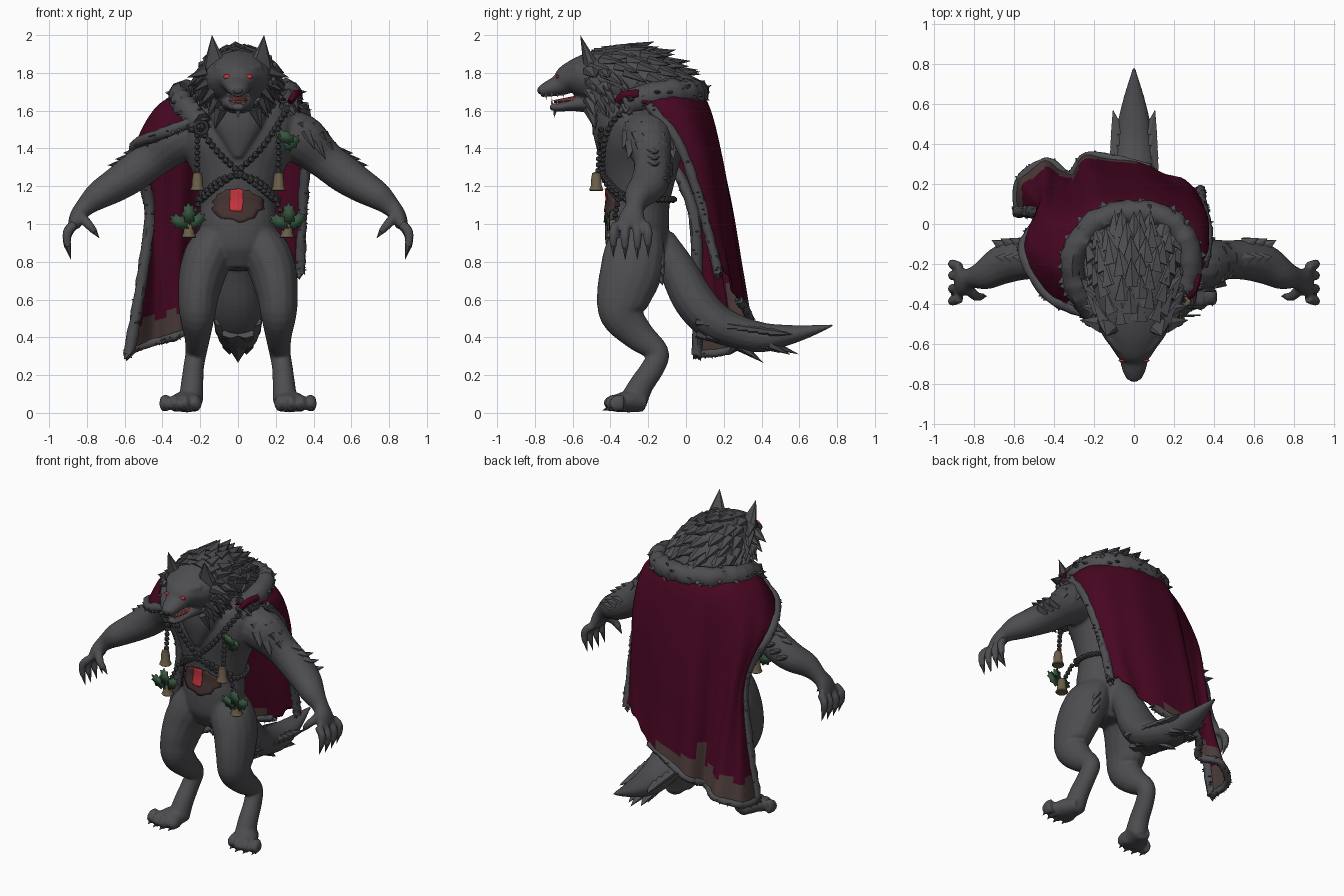
import bpy, bmesh, math, random
from mathutils import Vector, Matrix

if "Cube" in bpy.data.objects:
    bpy.data.objects.remove(bpy.data.objects["Cube"])
random.seed(4)
U = random.uniform

def mat(name, r, g, b):
    m = bpy.data.materials.new(name)
    m.diffuse_color = (r, g, b, 1)
    m.use_nodes = True
    m.node_tree.nodes["Principled BSDF"].inputs["Base Color"].default_value = m.diffuse_color
    return m

FUR = mat("charcoal_fur", .075, .075, .083)
DARK = mat("dark_beads", .06, .06, .066)
RED = mat("crimson_cloth", .064, .002, .016)
BROWN = mat("tattered_brown", .075, .047, .043)
GLOW = mat("bright_red", .6, .035, .05)
WOUND = mat("wound_brown", .06, .034, .032)
BRASS = mat("old_brass", .15, .115, .068)
LEAF = mat("holly_green", .036, .09, .048)
MOUTH = mat("mouth_red", .14, .03, .03)
TEETH = mat("ivory", .5, .47, .4)

def finish(bm, name, mats, angle=40, voxel=0, solid=0):
    bmesh.ops.recalc_face_normals(bm, faces=bm.faces)
    me = bpy.data.meshes.new(name)
    bm.to_mesh(me)
    bm.free()
    for m in mats:
        me.materials.append(m)
    o = bpy.data.objects.new(name, me)
    bpy.context.collection.objects.link(o)
    bpy.ops.object.select_all(action='DESELECT')
    o.select_set(True)
    bpy.context.view_layer.objects.active = o
    bpy.ops.object.shade_smooth_by_angle(angle=math.radians(angle))
    if voxel:                                   # blend overlapping volumes
        r = o.modifiers.new("blend", 'REMESH')
        r.mode, r.voxel_size, r.use_smooth_shade = 'VOXEL', voxel, True
        s = o.modifiers.new("soften", 'SMOOTH')
        s.factor, s.iterations = .5, 4
    if solid:
        s = o.modifiers.new("thickness", 'SOLIDIFY')
        s.thickness, s.offset = solid, 0
    return o

def spline(pts, k):
    P = [Vector(p) for p in pts]
    n, out = len(P), []
    for i in range(n - 1):
        a, b, c, d = P[max(i - 1, 0)], P[i], P[i + 1], P[min(i + 2, n - 1)]
        for j in range(k):
            t = j / k
            out.append((b * 2 + (c - a) * t + (a * 2 - b * 5 + c * 4 - d) * t * t
                        + (b * 3 - a - c * 3 + d) * t ** 3) * .5)
    return out + [P[-1]]

def tube(bm, pts, ref=(1, 0, 0), n=16, k=5, jit=0):
    """Loft of elliptical rings; points are x, y, z, radius along ref, other radius."""
    P, ref, rings = spline(pts, k), Vector(ref), []
    C = [Vector(p[:3]) for p in P]
    for i, p in enumerate(P):
        t = (C[min(i + 1, len(C) - 1)] - C[max(i - 1, 0)]).normalized()
        a = (ref - t * ref.dot(t)).normalized()
        b = t.cross(a)
        ra, rb = (max(r, .004) for r in p[3:5])
        ring = []
        for j in range(n):
            w, f = math.tau * j / n, 1 + U(-jit, jit)
            ring.append(bm.verts.new(C[i] + (a * math.cos(w) * ra + b * math.sin(w) * rb) * f))
        rings.append(ring)
    for q, r in zip(rings, rings[1:]):
        for j in range(n):
            bm.faces.new((q[j], q[(j + 1) % n], r[(j + 1) % n], r[j]))
    bm.faces.new(rings[0][::-1])
    bm.faces.new(rings[-1])

def spike(bm, p, d, l, r, flat=.55, n=6):
    d = Vector(d).normalized()
    M = (Matrix.Translation(Vector(p) + d * l * .5) @ d.to_track_quat('Z', 'Y').to_matrix().to_4x4()
         @ Matrix.Diagonal((1, flat, 1, 1)))
    bmesh.ops.create_cone(bm, cap_ends=True, segments=n, radius1=r, radius2=0, depth=l, matrix=M)

def ball(bm, p, r, sub=1, scale=(1, 1, 1)):
    M = Matrix.Translation(p) @ Matrix.Diagonal((*scale, 1))
    bmesh.ops.create_icosphere(bm, subdivisions=sub, radius=r, matrix=M)

def hit(o, origin, d):
    ev = o.evaluated_get(bpy.context.evaluated_depsgraph_get())
    ok, loc, nor, _ = ev.ray_cast(Vector(origin), Vector(d))
    return (loc, nor) if ok else (None, None)

# Body: torso, chest ruff, tail, arms, legs
bm = bmesh.new()
tube(bm, [(0, -.27, .76, .1, .1), (0, -.26, .86, .19, .16), (0, -.26, 1, .205, .17), (0, -.25, 1.12, .2, .165),
          (0, -.24, 1.27, .24, .19), (0, -.23, 1.42, .31, .22), (0, -.22, 1.55, .32, .22),
          (0, -.25, 1.66, .25, .2), (0, -.3, 1.72, .18, .16)], n=28)
tube(bm, [(0, -.4, 1.64, .17, .1), (0, -.43, 1.52, .13, .07), (0, -.44, 1.42, .07, .04), (0, -.445, 1.35, .02, .015)])
tube(bm, [(0, -.14, .92, .07, .08), (0, -.04, .75, .1, .1), (0, .04, .6, .125, .11), (0, .14, .49, .13, .105),
          (0, .27, .43, .115, .09), (0, .4, .4, .1, .08), (0, .52, .41, .08, .058), (0, .64, .43, .05, .035),
          (0, .78, .465, .008, .006)])
claws = bmesh.new()
for s in (-1, 1):
    arm = [(.2, -.2, 1.49, .14, .12), (.33, -.2, 1.45, .135, .135), (.45, -.18, 1.35, .1, .105),
           (.56, -.18, 1.265, .1, .1), (.65, -.2, 1.205, .1, .09), (.74, -.25, 1.15, .078, .075),
           (.81, -.27, 1.09, .052, .052), (.85, -.285, 1.04, .068, .042), (.87, -.29, .985, .08, .033)]
    tube(bm, [(s * x, *q) for x, *q in arm], ref=(0, 1, 0))
    for i, y in enumerate((-.385, -.322, -.258, -.2)):
        z = .012 * abs(i - 1.4)
        tube(bm, [(s * .865, y * .85 - .044, 1.0, .024, .026), (s * .905, y, .935 + z, .024, .026),
                  (s * .9, y, .86 + z, .018, .018)], ref=(0, 1, 0), n=10, k=4)
        spike(claws, (s * .9, y, .87 + z), (-s * .25, 0, -1), .07, .016, 1)
    tube(bm, [(s * .84, -.31, 1.05, .03, .03), (s * .79, -.36, .995, .025, .025),
              (s * .755, -.36, .955, .018, .018)], ref=(0, 1, 0), n=10, k=4)
    spike(claws, (s * .76, -.36, .96), (-s * .6, 0, -.8), .045, .015, 1)
    leg = [(.1, -.26, .97, .08, .13), (.145, -.27, .86, .125, .16), (.185, -.29, .75, .125, .165),
           (.21, -.33, .62, .108, .145), (.215, -.34, .52, .095, .115), (.215, -.25, .41, .07, .085),
           (.222, -.15, .32, .057, .06), (.235, -.175, .24, .055, .062), (.243, -.235, .15, .06, .065),
           (.25, -.28, .06, .065, .075)]
    tube(bm, [(s * x, *q) for x, *q in leg])
    tube(bm, [(s * .25, -.22, .05, .055, .045), (s * .27, -.3, .06, .08, .058), (s * .287, -.375, .048, .1, .045)])
    for i in range(4):
        x, y = .222 + .053 * i, -.43 + .02 * abs(i - 1.3)
        tube(bm, [(s * x, -.33, .052, .03, .045), (s * (x + .005), y + .035, .05, .032, .047),
                  (s * (x + .01), y, .03, .022, .029)], n=10, k=4)
        spike(claws, (s * (x + .01), y + .015, .025), (0, -1, -.35), .035, .013, 1)
body = finish(bm, "body", [FUR], voxel=.01)
finish(claws, "claws", [FUR])

# Head with brows, muzzle and lower jaw
bm = bmesh.new()
tube(bm, [(0, -.02, 1.58, .2, .1), (0, -.14, 1.68, .23, .17), (0, -.28, 1.75, .21, .19), (0, -.42, 1.77, .195, .165),
          (0, -.54, 1.775, .165, .125), (0, -.62, 1.765, .11, .085), (0, -.67, 1.735, .075, .058),
          (0, -.73, 1.715, .058, .042), (0, -.775, 1.698, .036, .028)], n=24)
tube(bm, [(0, -.48, 1.65, .1, .07), (0, -.6, 1.632, .068, .035), (0, -.68, 1.618, .045, .024),
          (0, -.72, 1.622, .028, .016)])
for s in (-1, 1):
    tube(bm, [(s * .03, -.645, 1.79, .02, .02), (s * .065, -.628, 1.812, .026, .022), (s * .12, -.57, 1.83, .02, .02)],
         ref=(0, 0, 1), n=10)
head = finish(bm, "head", [FUR], voxel=.009)
bpy.context.view_layer.update()

ears, eyes, teeth = bmesh.new(), bmesh.new(), bmesh.new()
for s in (-1, 1):
    spike(ears, (s * .118, -.5, 1.83), (s * .02, -.06, .17), .182, .07, .6, 8)
    p, _ = hit(head, (s * .058, -2, 1.78), (0, 1, 0))
    ball(eyes, p or Vector((s * .058, -.645, 1.78)), .019, 2, (1.1, .4, .65))
    for y, x, l in ((-.74, .03, .035), (-.71, .042, .022), (-.68, .05, .02), (-.65, .056, .02)):
        spike(teeth, (s * x, y, 1.69), (0, 0, -1), l, .007, 1)
        spike(teeth, (s * x * .75, y + .03, 1.635), (0, 0, 1), l, .006, 1)
finish(ears, "ears", [FUR])
finish(eyes, "eyes", [GLOW])
finish(teeth, "teeth", [TEETH])
bm = bmesh.new()
tube(bm, [(0, -.55, 1.66, .06, .025), (0, -.64, 1.652, .042, .016), (0, -.7, 1.648, .02, .008)])
finish(bm, "tongue", [MOUTH])
bm = bmesh.new()
ball(bm, (0, -.772, 1.708), .026, 2, (1.1, .6, .8))
finish(bm, "nose", [DARK])

# Mane and cheek fur
bm = bmesh.new()
for i in range(8):
    y = -.49 + .062 * i
    for j in range(11):
        w = math.radians(-55 + 290 * (j + .5 * (i % 2) + U(0, .4)) / 11)
        d = Vector((math.cos(w), 0, math.sin(w)))
        p, nor = hit(head, Vector((0, y + U(-.015, .015), 1.74)) + d, -d)
        if p:
            side = abs(d.x)
            out = .48 + .25 * side * (y < -.35)
            spike(bm, p - nor * .02, Vector((0, .8, -.2 - .45 * side)) + nor * out, U(.11, .15), .058, .6)
for s in (-1, 1):
    for i in range(5):
        for j in range(2):
            spike(bm, (s * (.16 - .018 * i), -.5 + .07 * j, 1.81 - .05 * i),
                  (s * (.8 - .13 * i), .15, -.25 - .15 * i), .12, .05, .7)
spike(bm, (0, -.69, 1.62), (0, -.15, -1), .06, .025)
finish(bm, "mane", [FUR], 30)

# Fur tufts on shoulder, arms, thighs and tail
bm = bmesh.new()
def tuft(origin, ray, d, l, r):
    p, nor = hit(body, origin, ray)
    if p:
        spike(bm, p - nor * .02, Vector(d) + nor * .2, l, r)
for s in (-1, 1):
    for i in range(3):
        tuft((s * (.56 + .045 * i), 1, 1.3 - .035 * i), (0, -1, 0), (s * .7, .2, .3), .08, .045)
        tuft((s * (.55 + .04 * i), -.17, 2), (0, 0, -1), (s * .8, .1, -.25), .075, .045)
        tuft((s * .2, 1, .84 - .05 * i), (0, -1, 0), (s * .3, .1, -.8), .08, .04)
    for i in range(8):
        y = .06 + .055 * i
        spike(bm, (s * (.085 - .05 * max(y - .3, 0)), y, .49 - .14 * min(y, .5)), (s * .22, 1, -.1), .13, .045)
        spike(bm, (s * .04, y, .43 - .16 * min(y, .45)), (s * .05, .85, -.4), .12, .05)
for i in range(5):
    for j in range(4):
        tuft((2, -.32 + .06 * i + .02 * (j % 2), 1.6 - .055 * j), (-1, 0, 0), (.3, U(-.15, .15), -.8), .11, .045)
spike(bm, (0, .28, .36), (0, .75, -.55), .16, .06)
spike(bm, (0, .43, .37), (0, .9, -.32), .18, .055)
finish(bm, "fur_tufts", [FUR], 30)

# Cape: lengthwise strips from the left front edge, round the back, to the right front edge
cols = [
    [(.23, -.36, 1.66), (.35, -.2, 1.63), (.37, -.05, 1.45), (.35, .05, 1.2), (.335, .12, .95), (.33, .17, .74)],
    [(.24, -.12, 1.72), (.33, -.02, 1.62), (.34, .07, 1.4), (.32, .12, 1.15), (.3, .16, .95), (.27, .2, .76)],
    [(.1, .04, 1.74), (.13, .11, 1.6), (.14, .17, 1.36), (.13, .21, 1.1), (.11, .24, .84), (.08, .28, .6)],
    [(-.1, .04, 1.74), (-.14, .12, 1.6), (-.17, .18, 1.36), (-.19, .24, 1.08), (-.21, .29, .78), (-.22, .34, .48)],
    [(-.18, -.02, 1.74), (-.27, .06, 1.6), (-.31, .1, 1.36), (-.32, .14, 1.08), (-.33, .19, .75), (-.32, .24, .41)],
    [(-.25, -.1, 1.72), (-.38, -.02, 1.61), (-.45, .06, 1.36), (-.44, .14, 1.05), (-.43, .21, .72), (-.43, .31, .38)],
    [(-.27, -.3, 1.69), (-.44, -.2, 1.6), (-.52, -.06, 1.41), (-.48, .08, 1.08), (-.51, .14, .7), (-.57, .22, .33)],
    [(-.21, -.45, 1.55), (-.42, -.36, 1.47), (-.55, -.14, 1.39), (-.47, .03, 1.1), (-.51, .06, .7), (-.58, .06, .31)]]
strips = [spline(c, 10) for c in cols]
rows = [spline([c[i] for c in strips], 8) for i in range(len(strips[0]))]
bm = bmesh.new()
last, grid = len(rows) - 1, []
for i, row in enumerate(rows):
    v = i / last
    grid.append([bm.verts.new(p + Vector((0, .01 * v * math.sin(j * .8), U(-.015, .015) * (i == last))))
                 for j, p in enumerate(row)])
for i in range(last):
    for j in range(len(grid[0]) - 1):
        f = bm.faces.new((grid[i][j], grid[i][j + 1], grid[i + 1][j + 1], grid[i + 1][j]))
        f.material_index = int(j > 17 and i / last > .9 + .02 * math.sin(j * .7) - .08 * (26 < j < 30))
finish(bm, "cape", [RED, BROWN], 60, solid=.012)

# Fur collar and cape trims
def trim(name, pts, r, ref, k=8, tall=1):
    bm = bmesh.new()
    tube(bm, [(*p, r * tall, r) for p in pts], ref, 10, k, .14)
    for p in spline(pts, k):
        for _ in range(3):
            d = Vector((U(-1, 1), U(-1, 1), U(-1, .6))).normalized()
            spike(bm, p + d * r * .3, d + Vector((0, 0, -.4)), r * 1.15, r * .75)
    finish(bm, name, [FUR], 50)

trim("collar", [(.26, -.32, 1.64), (.28, -.15, 1.69), (.19, .01, 1.695), (0, .06, 1.695), (-.19, .01, 1.695),
                (-.3, -.15, 1.68), (-.29, -.32, 1.63), (-.2, -.44, 1.53)], .06, (0, 0, 1), 8, 1.15)
trim("left_trim", cols[0][1:], .026, (1, 0, 0))
trim("right_trim", cols[7], .03, (.3, 1, 0))
trim("hem_trim", [c[-1] for c in cols[2:]], .022, (0, 0, 1))
bm = bmesh.new()
tube(bm, [(.275, -.36, 1.645, .014, .02), (.3, -.33, 1.68, .018, .024), (.325, -.25, 1.69, .016, .022)])
finish(bm, "shoulder_strap", [RED])

# Bead strings crossing the chest, hanging to the bells, and round the waist
bm = bmesh.new()
def string(pts, gap=.031):
    prev = None
    for q in spline(pts, 30):
        p, _ = hit(body, (q[0], -2, q[1]), (0, 1, 0))
        p = (p if p else Vector((q[0], -.3, q[1]))) + Vector((0, -.012, 0))
        if prev is None or (p - prev).length > gap:
            ball(bm, p, .02)
            prev = p
for s in (-1, 1):
    string([(s * .28, 1.64), (s * .14, 1.42), (0, 1.28), (-s * .12, 1.19), (-s * .19, 1.13)])
    string([(s * .18, 1.16), (s * .1, 1.23), (0, 1.26)])
    for i in range(9):
        ball(bm, (s * .215, -.45 - .002 * i, 1.5 - .031 * i), .018)
    for i in range(5):
        ball(bm, (s * (.2 + .012 * i), -.36 - .005 * i, 1.13 - .028 * i), .017)
for i in range(27):
    w = math.radians(-15 + 210 * i / 26)
    ball(bm, (.215 * math.cos(w), -.25 + .185 * math.sin(w), 1.13), .019)
finish(bm, "bead_strings", [DARK])
bm = bmesh.new()
loop = [(-.195 + .032 * math.cos(w * .5), -.485, 1.51 + .032 * math.sin(w * .5), .01, .01) for w in range(14)]
tube(bm, loop, (0, 1, 0), 8, 2)
finish(bm, "clasp_ring", [DARK])

# Bells and holly leaves
bells, leaves = bmesh.new(), bmesh.new()
def leaf(c, ang, l):
    vs = []
    for j in range(16):
        w = math.tau * j / 16
        r = l * (1 if j % 2 == 0 else .72)
        v = Vector((r * math.cos(w), 0, r * .62 * math.sin(w)))
        vs.append(leaves.verts.new(Vector(c) + Matrix.Rotation(ang, 3, 'Y') @ v))
    leaves.faces.new(vs)
for s in (-1, 1):
    for x, y, z in ((s * .215, -.475, 1.225), (s * .26, -.385, .975)):
        tube(bells, [(x, y, z + h, r, r) for h, r in ((.05, .008), (.045, .022), (.02, .027), (-.025, .03),
                                                      (-.045, .039), (-.05, .034))], n=14, k=1)
    for a, dx, dz in ((.6, -.045, .01), (-.7, .045, .015), (1.5, .005, .055)):
        leaf((s * .265 + dx, -.41 - .008 * a, 1.0 + dz), a, .062)
leaf((.25, -.46, 1.46), .5, .06)
leaf((.285, -.455, 1.43), -.8, .058)
finish(bells, "bells", [BRASS])
finish(leaves, "holly_leaves", [LEAF], solid=.006)

# Belly wound: thin plates laid on the skin
def plate(name, cx, cz, rx, rz, lift, m, square):
    bm = bmesh.new()
    n, rings = 28, []
    edge = [1 + U(-.1, .1) for _ in range(n)]
    for k in range(1, 6):
        ring = []
        for j in range(n):
            w = math.tau * j / n
            c, s = math.cos(w), math.sin(w)
            f = k / 5 * edge[j] / (max(abs(c), abs(s)) if square else 1)
            p, _ = hit(body, (cx + rx * f * c, -2, cz + rz * f * s), (0, 1, 0))
            ring.append(bm.verts.new((cx + rx * f * c, (p.y if p else -.4) - lift, cz + rz * f * s)))
        rings.append(ring)
    bm.faces.new(rings[0])
    for a, b in zip(rings, rings[1:]):
        for j in range(n):
            bm.faces.new((a[j], a[(j + 1) % n], b[(j + 1) % n], b[j]))
    finish(bm, name, [m], solid=.006)
plate("wound_rim", 0, 1.1, .13, .085, .004, WOUND, False)
plate("wound_core", -.008, 1.125, .033, .058, .01, GLOW, True)
